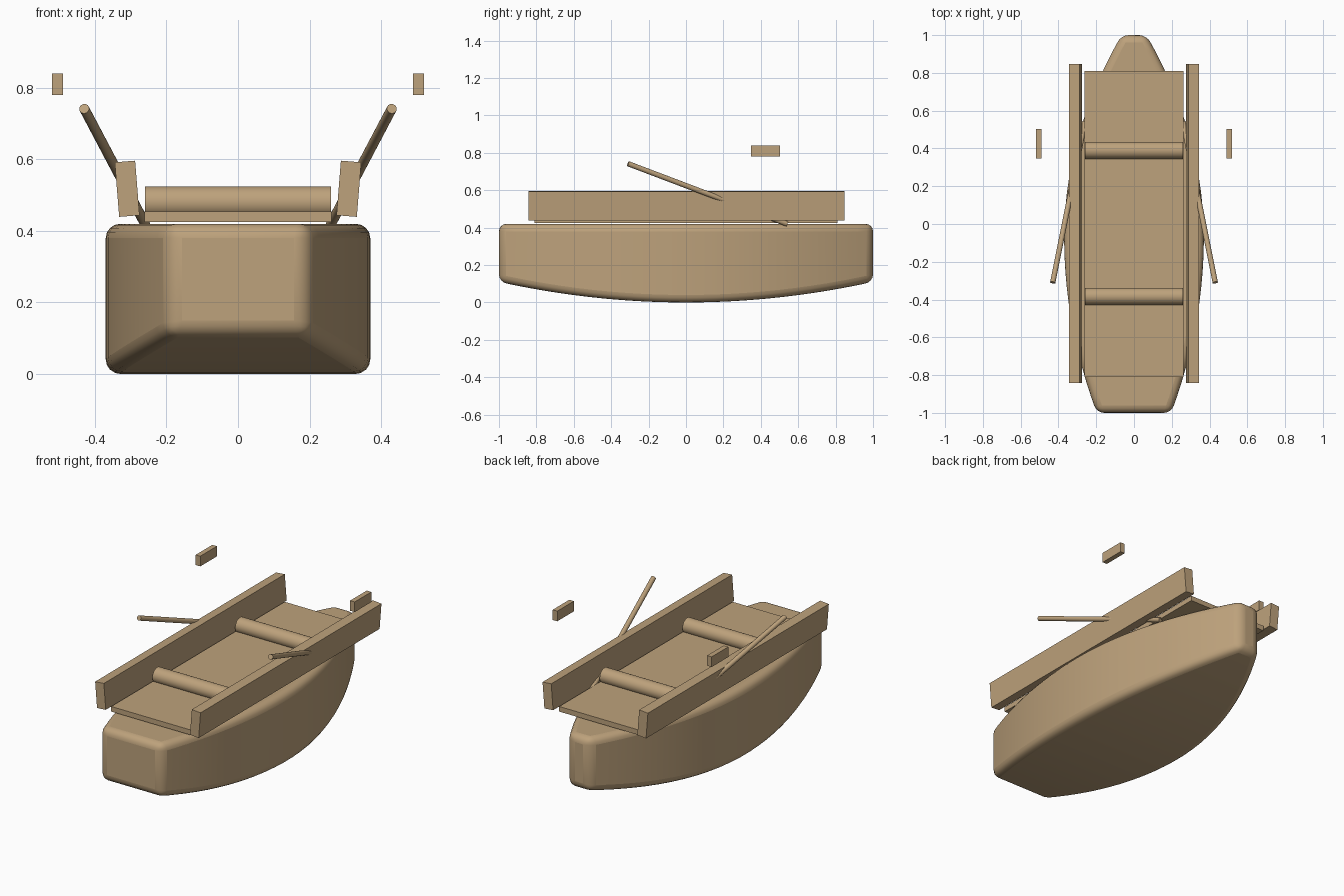
import bpy, bmesh, math
from mathutils import Vector

if "Cube" in bpy.data.objects:
    bpy.data.objects.remove(bpy.data.objects["Cube"])

wood = bpy.data.materials.new("wood")
wood.diffuse_color = (0.51, 0.36, 0.20, 1)
wood.use_nodes = True
wood.node_tree.nodes["Principled BSDF"].inputs["Base Color"].default_value = wood.diffuse_color


def finish(ob, name, angle=30):
    ob.name = name
    ob.data.materials.append(wood)
    bpy.ops.object.select_all(action='DESELECT')
    ob.select_set(True)
    bpy.context.view_layer.objects.active = ob
    bpy.ops.object.shade_smooth_by_angle(angle=math.radians(angle))
    return ob


def box(name, loc, size, rot=(0, 0, 0)):
    bpy.ops.mesh.primitive_cube_add(size=1, location=loc, rotation=rot)
    ob = bpy.context.object
    ob.scale = size
    bpy.ops.object.transform_apply(location=False, rotation=False, scale=True)
    return finish(ob, name)


def rod(name, a, b, radius, sides=24):
    a, b = Vector(a), Vector(b)
    bpy.ops.mesh.primitive_cylinder_add(vertices=sides, radius=radius,
                                        depth=(b - a).length, location=(a + b) / 2)
    ob = bpy.context.object
    ob.rotation_euler = (b - a).to_track_quat('Z', 'Y').to_euler()
    return finish(ob, name)


# Hull: rectangular sections, blunt bow, narrower stern, rising bottom
def half_width(y):
    k = 0.20 if y < -0.07 else 0.265
    return 0.37 - k * (y + 0.07) ** 2


STATIONS, TOP = 24, 0.42
bm = bmesh.new()
rings = []
for i in range(STATIONS + 1):
    y = -1 + 2 * i / STATIONS
    w, z = half_width(y), 0.11 * y * y
    rings.append([bm.verts.new(p) for p in
                  ((-w, y, z), (w, y, z), (w, y, TOP), (-w, y, TOP))])
for r, s in zip(rings, rings[1:]):
    for j in range(4):
        k = (j + 1) % 4
        bm.faces.new((r[j], r[k], s[k], s[j]))
bm.faces.new(rings[0])
bm.faces.new(rings[-1])
bmesh.ops.recalc_face_normals(bm, faces=bm.faces)
mesh = bpy.data.meshes.new("hull")
bm.to_mesh(mesh)
bm.free()
hull = bpy.data.objects.new("hull", mesh)
bpy.context.collection.objects.link(hull)
bevel = hull.modifiers.new("rounded_edges", 'BEVEL')
bevel.width = 0.04
bevel.segments = 4
bevel.limit_method = 'ANGLE'
bevel.angle_limit = math.radians(40)
finish(hull, "hull", 40)

# Deck and the two round cross seats
box("deck", (0, 0, 0.44), (0.524, 1.62, 0.03))
for name, y in (("front_seat", -0.383), ("back_seat", 0.39)):
    rod(name, (-0.26, y, 0.48), (0.26, y, 0.48), 0.045, 32)

# Paired side parts: leaning rails, oar shafts, loose oar blades
for side, s in (("left", -1), ("right", 1)):
    box(side + "_rail", (s * 0.31, 0.003, 0.518), (0.057, 1.69, 0.153),
        (0, s * math.radians(4.6), 0))
    rod(side + "_oar_shaft", (s * 0.43, -0.31, 0.742), (s * 0.26, 0.54, 0.42), 0.014)
    box(side + "_oar_blade", (s * 0.505, 0.425, 0.81), (0.03, 0.155, 0.06))
